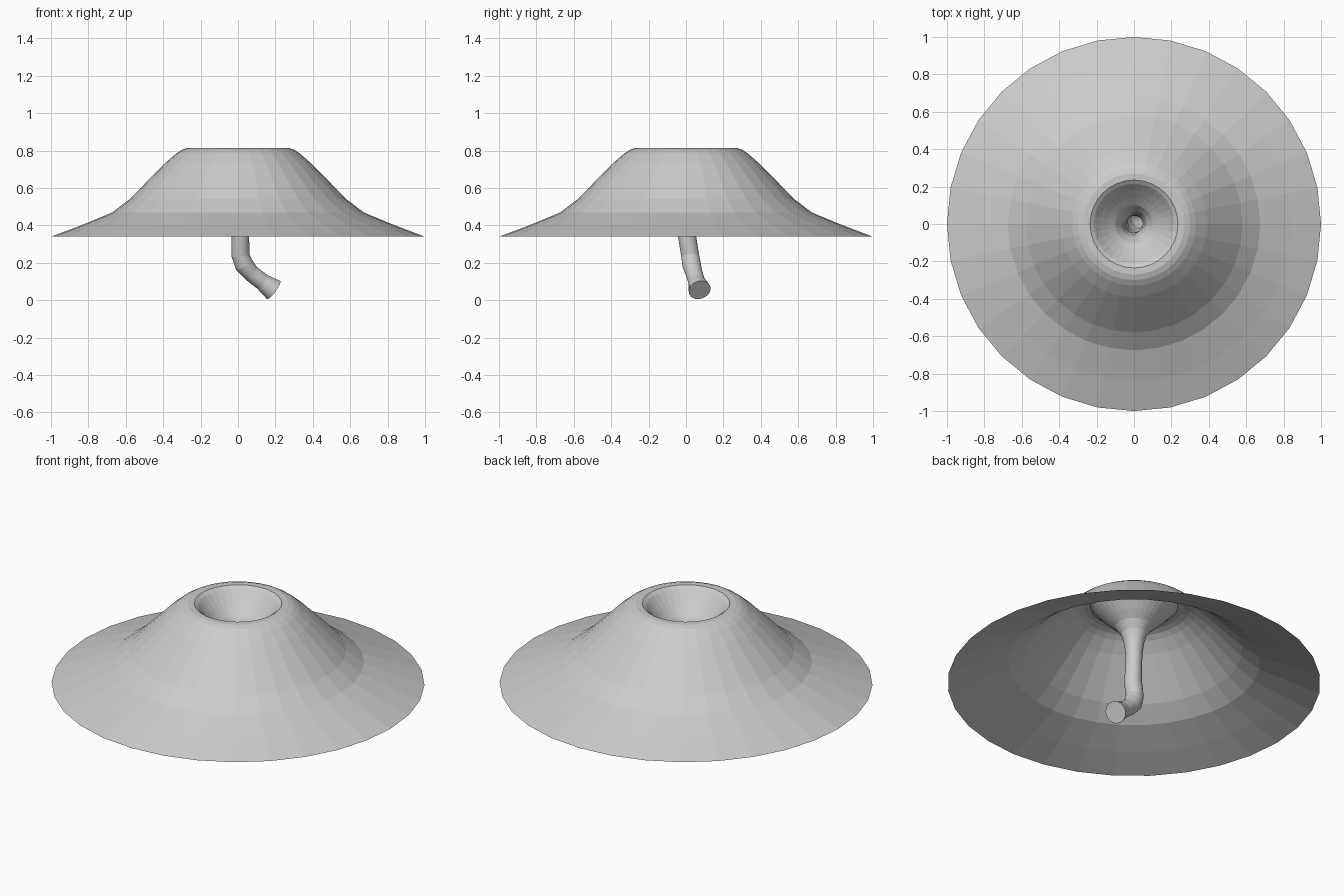
import bpy, bmesh, math
from mathutils import Vector

if "Cube" in bpy.data.objects:
    bpy.data.objects.remove(bpy.data.objects["Cube"])

SIDES = 32
grey = bpy.data.materials.new("plain grey")
grey.diffuse_color = (0.6, 0.6, 0.6, 1)
grey.use_nodes = True
grey.node_tree.nodes["Principled BSDF"].inputs["Base Color"].default_value = grey.diffuse_color


def skin(name, rings, cap_end=False):
    """Join circular rings (centre, direction, radius) into one sheet."""
    bm = bmesh.new()
    loops = []
    for c, d, r in rings:
        d = Vector(d).normalized()
        u = Vector((0, 1, 0))
        u = (u - d * u.dot(d)).normalized()
        v = u.cross(d)
        loops.append([bm.verts.new(Vector(c) + r * (u * math.cos(a) + v * math.sin(a)))
                      for a in (2 * math.pi * i / SIDES for i in range(SIDES))])
    for a, b in zip(loops, loops[1:]):
        for i in range(SIDES):
            j = (i + 1) % SIDES
            bm.faces.new((a[i], a[j], b[j], b[i]))
    if cap_end:
        bm.faces.new(loops[-1])
    bmesh.ops.recalc_face_normals(bm, faces=bm.faces)
    # the wide skirt must face upward
    if max(bm.faces, key=lambda f: f.calc_center_median().xy.length).normal.z < 0:
        bmesh.ops.reverse_faces(bm, faces=bm.faces)
    me = bpy.data.meshes.new(name)
    bm.to_mesh(me)
    bm.free()
    me.materials.append(grey)
    ob = bpy.data.objects.new(name, me)
    bpy.context.collection.objects.link(ob)
    return ob


# flared skirt, rounded lip and funnel: (radius, height)
profile = [(1, .34), (.84, .40), (.675, .468), (.58, .54), (.39, .733), (.33, .785),
           (.30, .804), (.27, .814), (.235, .814), (.215, .80), (.18, .76),
           (.14, .72), (.10, .685), (.07, .64), (.055, .59), (.047, .53)]
rings = [((0, 0, z), (0, 0, -1), r) for r, z in profile]

# crooked hollow stem continuing from the funnel: centre, direction, radius
rings += [((.003, 0, .44), (0, 0, -1), .044),
          ((.012, .006, .34), (0, .1, -1), .048),
          ((.013, .022, .24), (.15, .15, -1), .048),
          ((.032, .03, .19), (.5, .2, -.85), .05),
          ((.07, .043, .145), (.72, .25, -.65), .045),
          ((.13, .058, .098), (.77, .25, -.57), .045),
          ((.19, .073, .055), (.77, .22, -.57), .06)]
skin("funnel_cap_and_stem", rings, cap_end=True)
